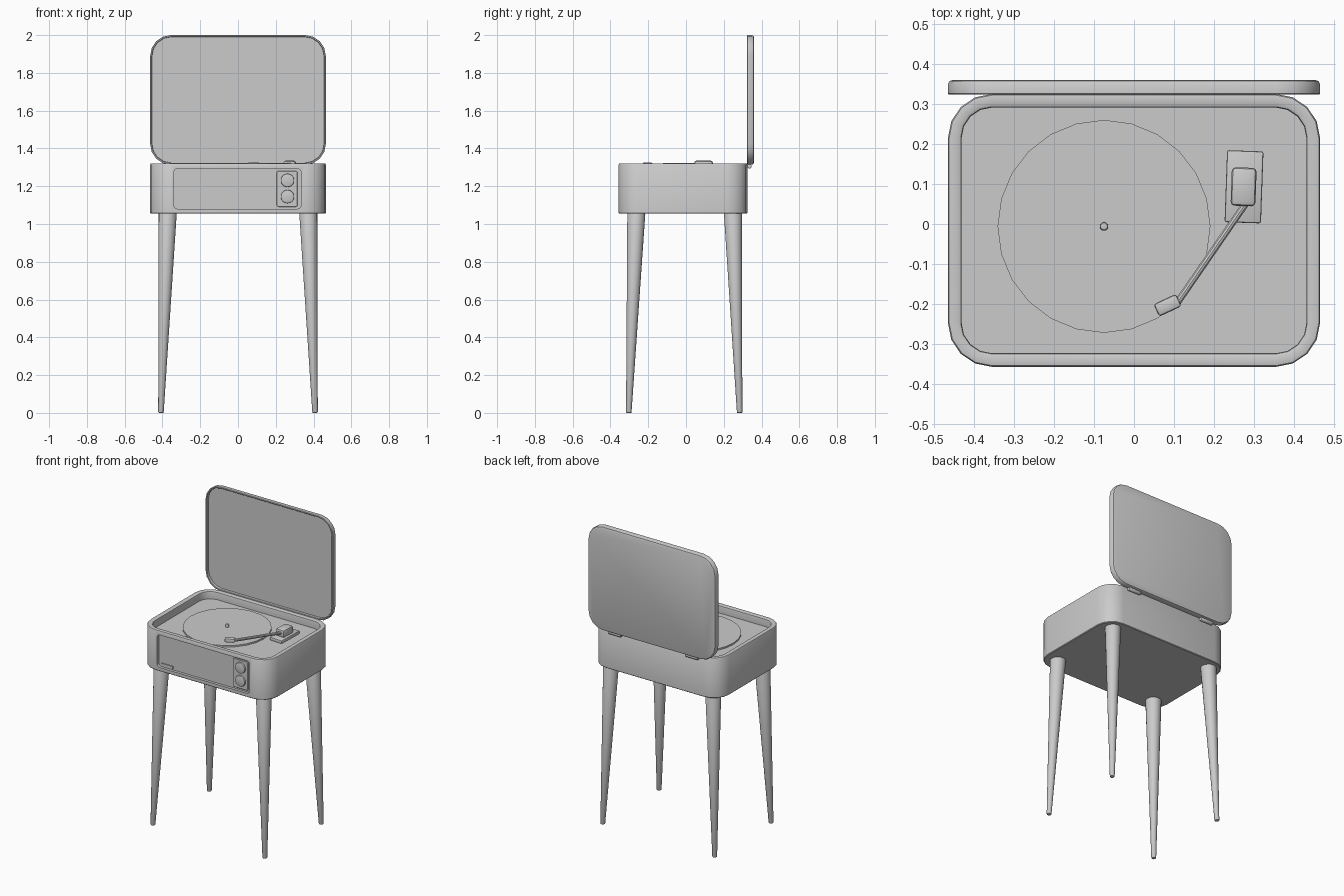
import bpy, bmesh, math
from mathutils import Vector, Matrix

if "Cube" in bpy.data.objects:
    bpy.data.objects.remove(bpy.data.objects["Cube"])

grey = bpy.data.materials.new("plain grey")
grey.use_nodes = True
GREY = (0.6, 0.6, 0.6, 1)
grey.diffuse_color = GREY
for node in grey.node_tree.nodes:
    if node.type == 'BSDF_PRINCIPLED':
        node.inputs["Base Color"].default_value = GREY


def finish(name, bm, angle=35):
    bmesh.ops.recalc_face_normals(bm, faces=bm.faces)
    mesh = bpy.data.meshes.new(name)
    bm.to_mesh(mesh)
    bm.free()
    mesh.materials.append(grey)
    ob = bpy.data.objects.new(name, mesh)
    bpy.context.collection.objects.link(ob)
    smooth(ob, angle)
    return ob


def smooth(ob, angle=35):
    bpy.ops.object.select_all(action='DESELECT')
    ob.select_set(True)
    bpy.context.view_layer.objects.active = ob
    bpy.ops.object.shade_smooth_by_angle(angle=math.radians(angle))


def rounded_loft(name, size, centre, radius, rings, axis='Z', steps=4):
    """Loft a rounded rectangle through (inset, depth) rings along an axis."""
    bm = bmesh.new()
    loops = []
    for inset, depth in rings:
        r = max(radius - inset, 0.004)
        loop = []
        for k, (sx, sy) in enumerate([(1, 1), (-1, 1), (-1, -1), (1, -1)]):
            for i in range(steps + 1):
                a = math.pi / 2 * (k + i / steps)
                u = centre[0] + sx * (size[0] / 2 - inset - r) + r * math.cos(a)
                v = centre[1] + sy * (size[1] / 2 - inset - r) + r * math.sin(a)
                loop.append(bm.verts.new((u, v, depth) if axis == 'Z' else (u, depth, v)))
        loops.append(loop)
    for a, b in zip(loops, loops[1:]):
        for i in range(len(a)):
            j = (i + 1) % len(a)
            bm.faces.new((a[i], a[j], b[j], b[i]))
    bm.faces.new(loops[0])
    bm.faces.new(loops[-1])
    return finish(name, bm)


def rod(name, start, end, r1, r2, sides=16, bevel=0.0):
    start, end = Vector(start), Vector(end)
    d = end - start
    turn = d.to_track_quat('Z', 'Y').to_matrix().to_4x4()
    bm = bmesh.new()
    bmesh.ops.create_cone(bm, cap_ends=True, segments=sides, radius1=r1, radius2=r2,
                          depth=d.length,
                          matrix=Matrix.Translation((start + end) / 2) @ turn)
    if bevel:
        caps = [e for e in bm.edges if any(len(f.verts) > 4 for f in e.link_faces)]
        bmesh.ops.bevel(bm, geom=caps, offset=bevel, segments=2, profile=0.5,
                        affect='EDGES')
    return finish(name, bm)


def soft_box(name, centre, size, bevel, turn=0):
    bm = bmesh.new()
    bmesh.ops.create_cube(bm, size=1, matrix=Matrix.Diagonal((*size, 1)))
    bmesh.ops.bevel(bm, geom=bm.edges[:], offset=bevel, segments=2, profile=0.5,
                    affect='EDGES')
    bm.transform(Matrix.Translation(centre) @ Matrix.Rotation(math.radians(turn), 4, 'Z'))
    return finish(name, bm)


# Cabinet with soft rim and sunken deck
FLOOR, RIM, BASE = 1.27, 1.32, 1.055
cabinet = rounded_loft("cabinet", (0.93, 0.682), (0, -0.016), 0.11, [
    (0.004, BASE), (0, BASE + 0.004), (0, RIM - 0.006), (0.003, RIM - 0.001),
    (0.008, RIM), (0.026, RIM), (0.032, RIM - 0.003), (0.034, RIM - 0.01),
    (0.034, FLOOR)])

# Front panel recess
PANEL = -0.339
cutter = rounded_loft("panel_cutter", (0.674, 0.214), (-0.003, 1.187), 0.022,
                      [(0, -0.4), (0, PANEL)], axis='Y')
cutter.hide_render = True
cut = cabinet.modifiers.new("panel recess", 'BOOLEAN')
cut.operation = 'DIFFERENCE'
cut.solver = 'EXACT'
cut.object = cutter
bpy.context.view_layer.objects.active = cabinet
bpy.ops.object.modifier_apply(modifier=cut.name)
bpy.data.objects.remove(cutter)
smooth(cabinet)

# Control plate, knobs and trim on the front
rounded_loft("control_plate", (0.11, 0.19), (0.26, 1.186), 0.01,
             [(0, PANEL + 0.004), (0, PANEL - 0.005), (0.002, PANEL - 0.007)], axis='Y')
for label, z in (("upper", 1.231), ("lower", 1.145)):
    rod(label + "_knob", (0.262, PANEL, z), (0.262, -0.356, z), 0.036, 0.035, 24, 0.003)
rounded_loft("trim_plate", (0.085, 0.02), (-0.277, 1.095), 0.004,
             [(0, PANEL + 0.002), (0, PANEL - 0.006)], axis='Y')

# Splayed tapered legs
for side, x in (("left", 1), ("right", -1)):
    for end, top_y, foot_y in (("front", -0.263, -0.303), ("back", 0.248, 0.284)):
        rod(f"{end}_{side}_leg", (x * 0.408, foot_y, 0), (x * 0.372, top_y, BASE + 0.004),
            0.0145, 0.048, 20, 0.004)

# Open lid: shallow tray standing upright behind the cabinet
rounded_loft("lid", (0.93, 0.686), (0, 1.657), 0.11, [
    (0.012, 0.36), (0.004, 0.357), (0, 0.35), (0, 0.326), (0.002, 0.324),
    (0.008, 0.324), (0.01, 0.326), (0.01, 0.343)], axis='Y')

# Hinges
for side, x in (("left", 0.28), ("right", -0.28)):
    rod(side + "_hinge", (x - 0.045, 0.336, 1.306), (x + 0.045, 0.336, 1.306),
        0.012, 0.012, 12, 0.002)

# Record and spindle
CX, CY = -0.075, -0.006
rod("record", (CX, CY, FLOOR - 0.003), (CX, CY, FLOOR + 0.01), 0.266, 0.266, 24)
rod("spindle", (CX, CY, FLOOR), (CX, CY, FLOOR + 0.03), 0.011, 0.01, 12, 0.004)

# Tonearm
soft_box("arm_base", (0.275, 0.093, FLOOR + 0.009), (0.091, 0.18, 0.022), 0.005, -2)
soft_box("arm_pivot", (0.274, 0.093, 1.309), (0.062, 0.096, 0.052), 0.01, -2)
rod("tonearm", (0.282, 0.055, 1.314), (0.106, -0.2, 1.312), 0.009, 0.009, 10)
soft_box("head_shell", (0.084, -0.203, 1.312), (0.062, 0.034, 0.026), 0.007, 25)
